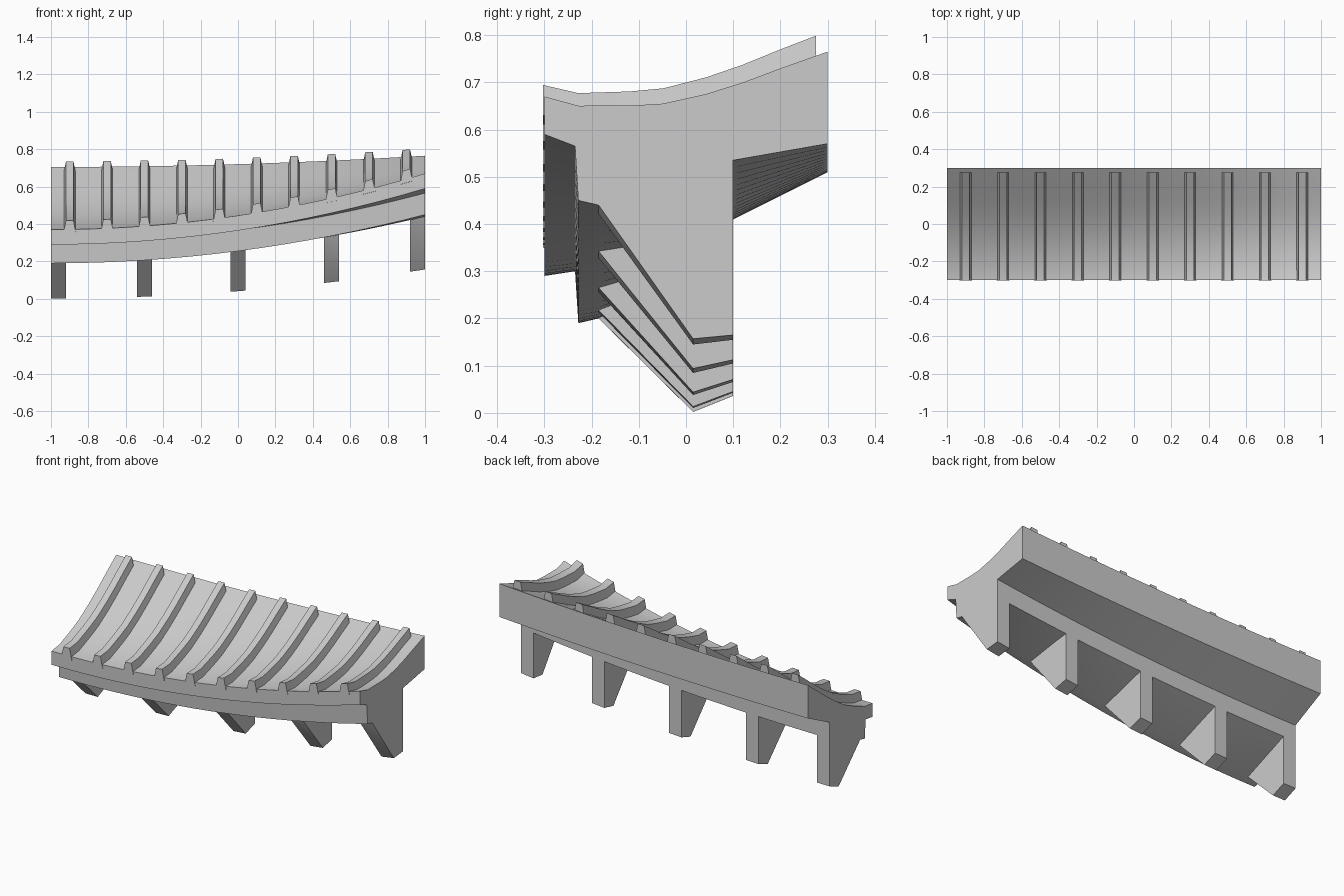
import bpy
import bmesh
import math

cube = bpy.data.objects.get("Cube")
if cube:
    bpy.data.objects.remove(cube, do_unlink=True)

grey = bpy.data.materials.new("plain grey")
grey.use_nodes = True
grey.diffuse_color = (0.6, 0.6, 0.6, 1)
grey.node_tree.nodes["Principled BSDF"].inputs["Base Color"].default_value = (0.6, 0.6, 0.6, 1)


def bend(x, low, high):
    """Height at x along the shared rising curve from the right end to the left end."""
    return low + (high - low) * ((x + 1) / 2) ** 2


# Sag of the deck below its front-to-back chord: (fraction, depth)
SAG = [(0, 0), (.12, .031), (.3, .048), (.42, .055), (.57, .049), (.7, .037), (.83, .02), (1, 0)]


def deck(x, y):
    t = (y + .3) / .6
    for (a, p), (b, q) in zip(SAG, SAG[1:]):
        if t <= b + 1e-6:
            sag = p + (q - p) * (t - a) / (b - a)
            break
    return (1 - t) * bend(x, .37, .67) + t * bend(x, .705, .765) - sag


def loft(name, sections):
    """Join matching rings of points into a closed solid."""
    bm = bmesh.new()
    rings = [[bm.verts.new(p) for p in s] for s in sections]
    n = len(rings[0])
    for a, b in zip(rings, rings[1:]):
        for i in range(n):
            j = (i + 1) % n
            bm.faces.new((a[i], a[j], b[j], b[i]))
    bm.faces.new(rings[0])
    bm.faces.new(rings[-1])
    bmesh.ops.recalc_face_normals(bm, faces=bm.faces)
    mesh = bpy.data.meshes.new(name)
    bm.to_mesh(mesh)
    bm.free()
    mesh.materials.append(grey)
    obj = bpy.data.objects.new(name, mesh)
    bpy.context.collection.objects.link(obj)
    bpy.ops.object.select_all(action="DESELECT")
    obj.select_set(True)
    bpy.context.view_layer.objects.active = obj
    bpy.ops.object.shade_smooth_by_angle(angle=math.radians(30))
    return obj


# Ramp body: underside outline from back to front as (y, z at right end, z at left end)
UNDER = [(.3, .51, .57), (.1, .41, .535), (.1, .315, .43), (-.185, .2, .44),
         (-.228, .19, .45), (-.235, .30, .565), (-.3, .29, .59)]
deck_ys = [-.3 + .6 * t for t, _ in SAG]


def body_section(x):
    top = [(x, y, deck(x, y)) for y in deck_ys]
    return top + [(x, y, bend(x, lo, hi)) for y, lo, hi in UNDER]


loft("ramp_body", [body_section(-1 + i / 8) for i in range(17)])

# Support legs: wedge profile, flush with the step under the back block
LEG = [(-.19, .23, .46), (-.185, .2, .44), (.015, .002, .157), (.1, .036, .165), (.1, .33, .45)]
for k, cx in enumerate((-.96, -.5, 0, .5, .96)):
    loft(f"support_leg_{k + 1}",
         [[(x, y, bend(x, lo, hi)) for y, lo, hi in LEG] for x in (cx - .04, cx + .04)])

# Raised ribs with a tapered cross-section, running front to back over the deck
rib_ys = [-.303] + deck_ys[1:-1] + [.275]


def rib_section(cx, y):
    base_y = max(y, -.3)
    corners = [(-.034, -.02), (-.02, .048), (.02, .048), (.034, -.02)]
    return [(cx + dx, y, deck(cx + dx, base_y) + dz) for dx, dz in corners]


for k in range(10):
    cx = -.9 + .2 * k
    loft(f"rib_{k + 1}", [rib_section(cx, y) for y in rib_ys])
